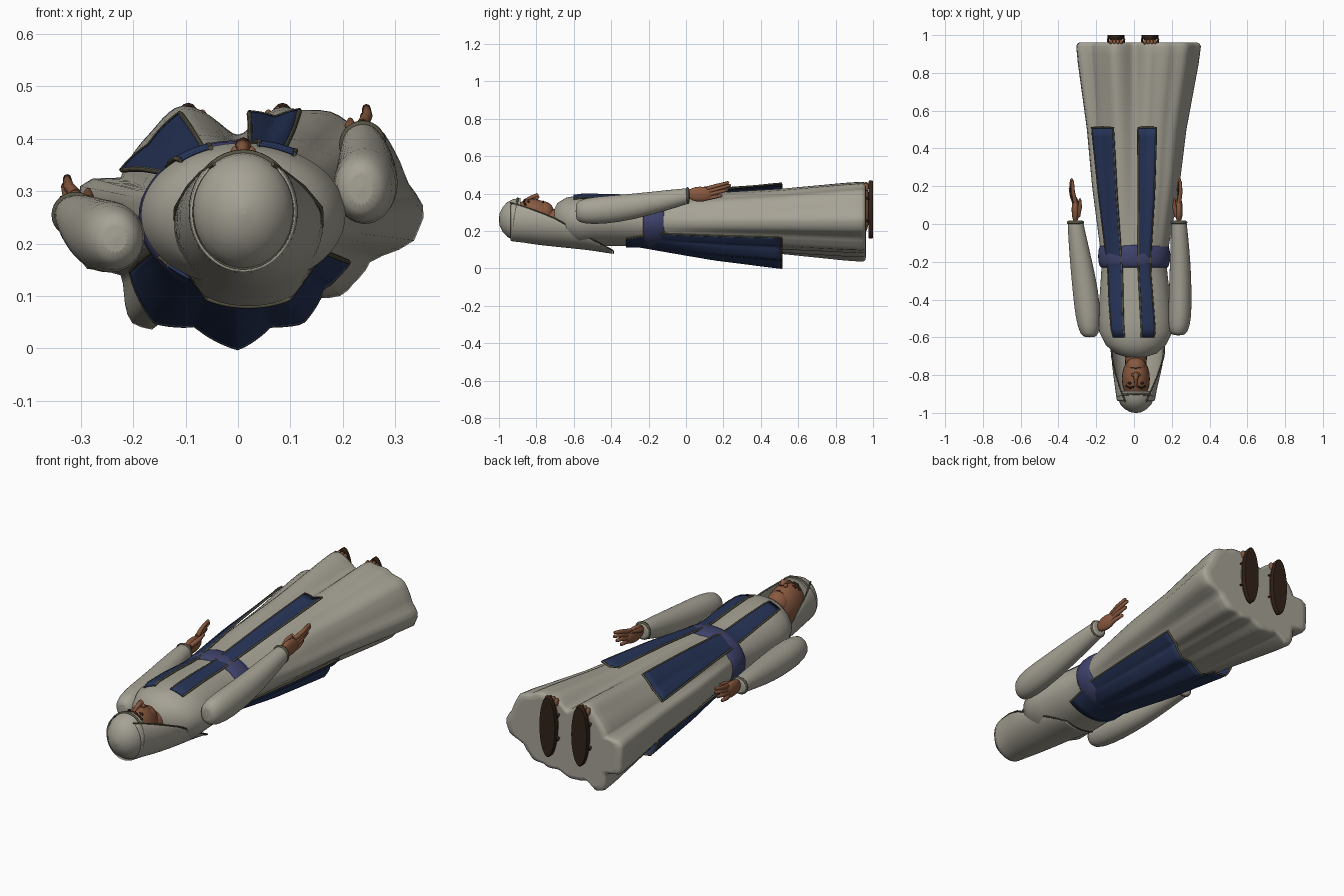
import bpy, bmesh, math
from math import sin, cos, pi, radians, atan2
from mathutils import Vector

if "Cube" in bpy.data.objects:
    bpy.data.objects.remove(bpy.data.objects["Cube"])


def material(name, rgb):
    m = bpy.data.materials.new(name)
    m.diffuse_color = (*rgb, 1)
    m.use_nodes = True
    m.node_tree.nodes["Principled BSDF"].inputs["Base Color"].default_value = m.diffuse_color
    return m


CLOTH = material("cloth", (0.38, 0.36, 0.30))
BLUE = material("navy", (0.02, 0.035, 0.10))
SASH = material("sash_blue", (0.05, 0.055, 0.15))
SKIN = material("skin", (0.25, 0.10, 0.05))
SOLE = material("leather", (0.03, 0.016, 0.009))
TRIM = material("trim", (0.09, 0.085, 0.055))


def grid(name, rows, mat, closed=True, caps=True, subsurf=0, thick=0):
    """Skin a list of equally long point rows."""
    bm = bmesh.new()
    vs = [[bm.verts.new(p) for p in r] for r in rows]
    n = len(rows[0])
    for a, b in zip(vs, vs[1:]):
        for i in range(n if closed else n - 1):
            j = (i + 1) % n
            bm.faces.new((a[i], a[j], b[j], b[i]))
    if closed and caps:
        bm.faces.new(vs[0])
        bm.faces.new(vs[-1])
    bmesh.ops.recalc_face_normals(bm, faces=bm.faces)
    for f in bm.faces:
        f.smooth = len(f.verts) < 5
    me = bpy.data.meshes.new(name)
    bm.to_mesh(me)
    bm.free()
    me.materials.append(mat)
    ob = bpy.data.objects.new(name, me)
    bpy.context.collection.objects.link(ob)
    if thick:
        m = ob.modifiers.new("thickness", "SOLIDIFY")
        m.thickness, m.offset = thick, 0
    if subsurf:
        ob.modifiers.new("smooth", "SUBSURF").levels = subsurf
    return ob


def ring(y, cx, cz, rx, rz, n=20, a0=0, a1=360):
    full = a1 - a0 == 360
    return [(cx + rx * cos(a), y, cz + rz * sin(a)) for a in
            (radians(a0 + (a1 - a0) * i / (n if full else n - 1)) for i in range(n))]


def tubes(name, paths, mat, closed=False):
    """Round tubes; every path is a list of (point, radius)."""
    cu = bpy.data.curves.new(name, "CURVE")
    cu.dimensions, cu.bevel_depth, cu.bevel_resolution, cu.use_fill_caps = "3D", 1, 2, True
    for path in paths:
        s = cu.splines.new("POLY")
        s.points.add(len(path) - 1)
        for q, (p, r) in zip(s.points, path):
            q.co, q.radius = (*p, 1), r
        s.use_cyclic_u = closed
        s.use_smooth = True
    cu.materials.append(mat)
    bpy.context.collection.objects.link(bpy.data.objects.new(name, cu))


def ball(name, loc, size, mat):
    bpy.ops.mesh.primitive_uv_sphere_add(segments=24, ring_count=14, location=loc)
    ob = bpy.context.object
    ob.name, ob.scale = name, size
    ob.data.materials.append(mat)
    bpy.ops.object.shade_smooth()


# garment cross-sections: upper body ellipses, then a blend to hem outlines
CZ = 0.25
TORSO = [(-.705, .01, .265, .05, .05), (-.685, .01, .262, .11, .09), (-.64, .01, .258, .16, .12),
         (-.57, .01, .255, .195, .137), (-.4, .005, .255, .188, .135), (-.2, 0, .25, .17, .13)]
ROBE_HEM = [(.357, .26), (.32, .33), (.285, .405), (.2, .44), (.1, .46), (0, .408), (-.12, .46),
            (-.17, .41), (-.225, .325), (-.3, .32), (-.305, .22), (-.3, .16), (-.225, .14),
            (-.2, .045), (-.17, .035), (-.11, .075), (-.03, .06), (.05, .085), (.13, .09),
            (.21, .11), (.25, .16), (.345, .22)]
TUNIC_HEM = [(.16, .40), (.115, .45), (.07, .435), (.02, .445), (-.1, .45), (-.165, .385), (-.22, .335),
             (-.2, .15), (-.155, .055), (-.08, .05), (0, .006), (.06, .05), (.12, .055),
             (.155, .11), (.14, .165), (.19, .17)]


def polar(points):
    return sorted((atan2(z - CZ, x) % (2 * pi), math.hypot(x, z - CZ)) for x, z in points)


def radius(table, a, soft):
    a %= 2 * pi
    t = [(table[-1][0] - 2 * pi, table[-1][1])] + table + [(table[0][0] + 2 * pi, table[0][1])]
    for (a0, r0), (a1, r1) in zip(t, t[1:]):
        if a0 <= a <= a1:
            u = (a - a0) / (a1 - a0)
            return r0 + (r1 - r0) * (u * u * (3 - 2 * u) if soft else u)


ROBE_P, TUNIC_P = polar(ROBE_HEM), polar(TUNIC_HEM)


def blend(y, stops):
    for (y0, t0), (y1, t1) in zip(stops, stops[1:]):
        if y <= y1:
            return t0 + (t1 - t0) * max(0, (y - y0) / (y1 - y0))
    return 1


def surface(y, a, tunic=False):
    """Point on the robe (or the tunic over it) at height y and polar angle a."""
    s = TORSO[-1]
    for p, q in zip(TORSO, TORSO[1:]):
        if p[0] <= y < q[0]:
            u = (y - p[0]) / (q[0] - p[0])
            s = [i + (j - i) * u for i, j in zip(p, q)]
    _, cx, cz, rx, rz = s
    e = rx * rz / math.hypot(rz * cos(a), rx * sin(a))
    t = blend(y, [(-.2, 0), (.2, .38), (.5, .58), (.85, .93), (.95, 1)])
    r = e + (radius(ROBE_P, a, True) - e) * t
    if tunic:
        k = blend(y, [(-.25, 0), (.15, .62), (.5, 1)])
        r = max(r + .005, e + .005 + (radius(TUNIC_P, a, False) - e) * k)
    return Vector((cx + r * cos(a), y, cz + (CZ - cz) * t + r * sin(a)))


# long robe with a rolled hem
N = 96
ys = [-.705, -.685, -.66, -.64, -.61, -.57, -.5, -.4, -.3, -.2, -.1, 0, .1, .2, .3, .4, .5, .6, .7, .8,
      .85, .9, .94]
rows = [[surface(y, 2 * pi * i / N) for i in range(N)] for y in ys]
for y, k in ((.953, .985), (.96, .95), (.962, .88)):
    rows.append([Vector((p.x * k, y, CZ + (p.z - CZ) * k)) for p in rows[len(ys) - 1]])
grid("robe", rows, CLOTH)


# blue tunic panels: start y, angles at top, belt and hem
def panel(name, y0, top, mid, hem, n):
    rows = []
    for k in range(25):
        y = y0 + (.51 - y0) * k / 24
        if y < -.15:
            u = (y - y0) / (-.15 - y0)
            a, b = [p + (q - p) * u for p, q in zip(top, mid)]
        else:
            u = (y + .15) / .66
            a, b = [p + (q - p) * u for p, q in zip(mid, hem)]
        rows.append([surface(y, radians(a + (b - a) * i / n), True) for i in range(n + 1)])
    grid(name, rows, BLUE, closed=False, thick=.006)
    edge = [r[0] for r in rows] + rows[-1][1:-1] + [r[-1] for r in reversed(rows)]
    tubes(name + "_trim", [[(p, .005) for p in edge]], TRIM)


panel("left_front_panel", -.6, (116, 139), (117, 150), (119, 158), 12)
panel("right_front_panel", -.6, (77, 50), (81, 56), (84, 60), 10)
panel("back_panel", -.32, (215, 325), (202, 338), (207, 338), 48)

# sash
sash = []
for i in range(64):
    a = 2 * pi * i / 64
    c = surface(-.17, a)
    d = Vector((cos(a), 0, sin(a)))
    sash.append([c + d * (.016 * cos(b)) + Vector((0, .06 * sin(b), 0))
                 for b in (2 * pi * j / 12 for j in range(12))])
sash.append(sash[0])
grid("sash", sash, SASH, caps=False)

# sleeves with cuffs
SLEEVES = {
    "left": [(-.6, -.235, .21, .02, .025), (-.59, -.235, .21, .05, .055), (-.5, -.242, .212, .069, .071),
             (-.35, -.257, .215, .069, .069), (-.2, -.28, .23, .06, .06), (-.05, -.303, .25, .047, .045),
             (.015, -.31, .254, .041, .039), (.02, -.31, .255, .041, .039)],
    "right": [(-.59, .235, .305, .02, .03), (-.58, .235, .305, .05, .06), (-.5, .243, .308, .063, .076),
              (-.35, .245, .32, .061, .074), (-.2, .245, .345, .055, .064), (-.05, .24, .375, .046, .05),
              (.015, .238, .388, .04, .041), (.02, .238, .389, .04, .041)]}
for side, secs in SLEEVES.items():
    grid(side + "_sleeve", [ring(*s) for s in secs], CLOTH, subsurf=1)
    _, cx, cz, rx, rz = secs[-1]
    tubes(side + "_cuff", [[(p, .008) for p in ring(.008, cx, cz, rx - .003, rz - .003, 28)]], TRIM, True)
    # hands: palm edge-on, fingers sloping upward, thumb inward
    s = -1 if side == "left" else 1
    ball(side + "_palm", (cx, .075, cz + .008), (.02, .07, .04), SKIN)
    fingers = []
    for i, (ty, tz) in enumerate([(.19, 0), (.22, .03), (.235, .055), (.225, .07)]):
        a = Vector((cx, .10 + .004 * i, cz - .016 + .018 * i))
        b = Vector((cx + (-.028 if s < 0 else -.005) + .004 * i, ty, cz + tz))
        fingers.append([(a, .012), (a.lerp(b, .5) + Vector((s * .005, 0, 0)), .0105), (b, .008),
                        (b + (b - a) * .05, .003)])
    t = Vector((cx - s * .012, .04, cz + .02))
    fingers.append([(t, .013), (t + Vector((-s * .012, .05, .016)), .011),
                    (t + Vector((-s * .012, .095, .026)), .006)])
    tubes(side + "_fingers", fingers, SKIN)

# head and face
ball("head", (.01, -.82, .268), (.074, .12, .103), SKIN)
ball("jaw", (.01, -.76, .295), (.055, .055, .063), SKIN)
grid("neck", [ring(-.78, .01, .25, .055, .06), ring(-.66, .01, .258, .06, .065)], SKIN)
tubes("nose", [[((.01, -.86, .365), .007), ((.01, -.825, .381), .010), ((.01, -.80, .388), .016),
                ((.01, -.79, .375), .010)]], SKIN)
for s in (-1, 1):
    ball("nostril", (.01 + s * .014, -.798, .376), (.01, .01, .01), SKIN)
    ball("eye", (.01 + s * .03, -.842, .356), (.014, .007, .008), SOLE)
    tubes("brow", [[((.01 + s * x, y, z), .005) for x, y, z in
                    ((.012, -.862, .367), (.032, -.868, .358), (.052, -.858, .338))]], SOLE)
tubes("mouth", [[((.01 + x, -.764, z), .005) for x, z in
                 ((-.026, .347), (0, .358), (.026, .347))]], SOLE)

# cap, head rope and head cloth
caps = [(.06, -1.0), (.3, -.996), (.58, -.98), (.82, -.955), (.95, -.925), (1, -.885)]
grid("cap", [ring(y, .01, .262, .1 * k, .114 * k, 32) for k, y in caps], CLOTH)
tubes("head_rope", [[((x, y + .02 * max(0, (z - .26) / .11) - .01, z), .006) for x, y, z in
                     ring(-.91, .01, .262, .098, .112, 40)]], TRIM, True)
veil = [(-.94, .01, .26, .098, .112, 125, 415), (-.88, .01, .26, .106, .116, 140, 400),
        (-.8, .015, .255, .122, .125, 155, 385), (-.7, .02, .25, .14, .13, 172, 368),
        (-.6, .02, .23, .143, .12, 190, 350), (-.5, .02, .2, .138, .1, 207, 333),
        (-.39, .02, .14, .12, .06, 228, 312)]
rows = [ring(*v[:5], 25, *v[5:]) for v in veil]
grid("head_cloth", rows, CLOTH, closed=False, subsurf=1, thick=.008)
tubes("head_cloth_trim", [[(p, .004) for p in [r[0] for r in rows] + rows[-1]
                           + [r[-1] for r in reversed(rows)]]], TRIM)

# sandalled feet
for side, x in (("left", -.095), ("right", .085)):
    ball(side + "_foot", (x, .945, .32), (.042, .038, .14), SKIN)
    for i in range(4):
        ball(side + "_toe", (x - .027 + .018 * i, .962, .445 - .006 * abs(i - 1.5)), (.010, .015, .02), SKIN)
    grid(side + "_sole", [ring(y, x, .315, .045 * k, .154 * k, 32) for y, k in
                          ((.976, .97), (.979, 1), (.997, 1), (1.0, .97))], SOLE)
    tubes(side + "_straps", [[((x + .044 * cos(a), .98 - .05 * sin(a), z + .02 * sin(a)), .005)
                              for a in (pi * k / 10 for k in range(11))] for z in (.25, .37)], SOLE)
